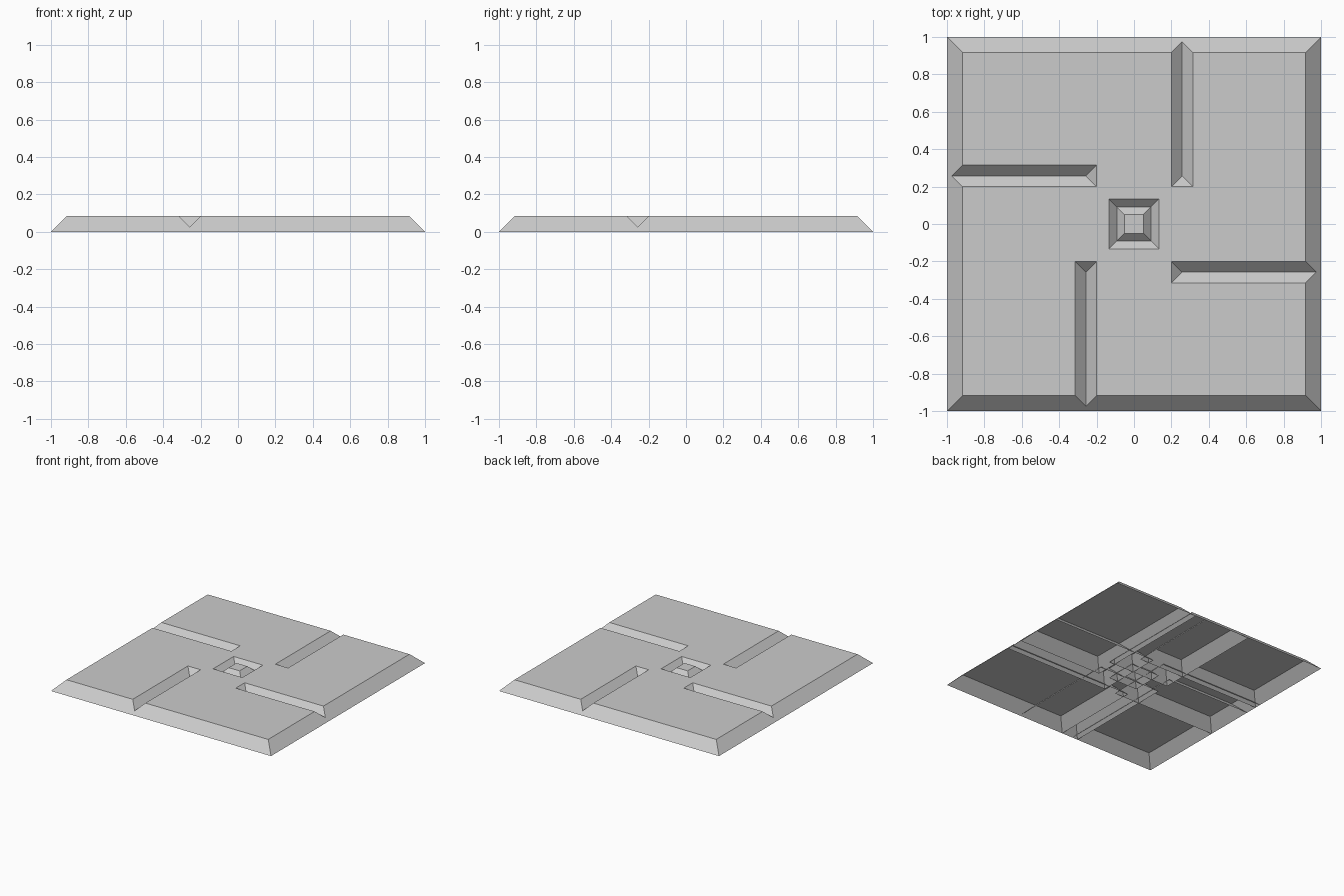
import bpy, bmesh
from mathutils import Matrix
from math import pi

if "Cube" in bpy.data.objects:
    bpy.data.objects.remove(bpy.data.objects["Cube"])

H = 0.083  # plate height, also the inset of its 45 degree sides

grey = bpy.data.materials.new("light_grey")
grey.diffuse_color = (0.6, 0.6, 0.6, 1)
grey.use_nodes = True
grey.node_tree.nodes["Principled BSDF"].inputs["Base Color"].default_value = grey.diffuse_color


def plate(name, x0, x1, y0, y1, turns=0):
    """Bevelled plate with an open underside; the sizes are those of its top."""
    bm = bmesh.new()

    def ring(grow, z):
        return [bm.verts.new(p) for p in (
            (x0 - grow, y0 - grow, z), (x1 + grow, y0 - grow, z),
            (x1 + grow, y1 + grow, z), (x0 - grow, y1 + grow, z))]

    base, top = ring(H, 0), ring(0, H)
    bm.faces.new(top)
    for i in range(4):
        j = (i + 1) % 4
        bm.faces.new((base[i], base[j], top[j], top[i]))
    bm.transform(Matrix.Rotation(turns * pi / 2, 4, 'Z'))
    mesh = bpy.data.meshes.new(name)
    bm.to_mesh(mesh)
    bm.free()
    mesh.materials.append(grey)
    bpy.context.collection.objects.link(bpy.data.objects.new(name, mesh))


EDGE = 1 - H
for k, side in enumerate(("front", "right", "back", "left")):
    # long corner plate, overlapping the arm on one side only
    plate(side + "_corner_plate", -0.05, EDGE, -EDGE, -0.315, k)
    # arm running from the rim to the central pit
    plate(side + "_arm_plate", -0.2, 0.2, -EDGE, -0.05 - H, k)

# small stud inside the pit
plate("centre_stud", -0.05, 0.05, -0.05, 0.05)
